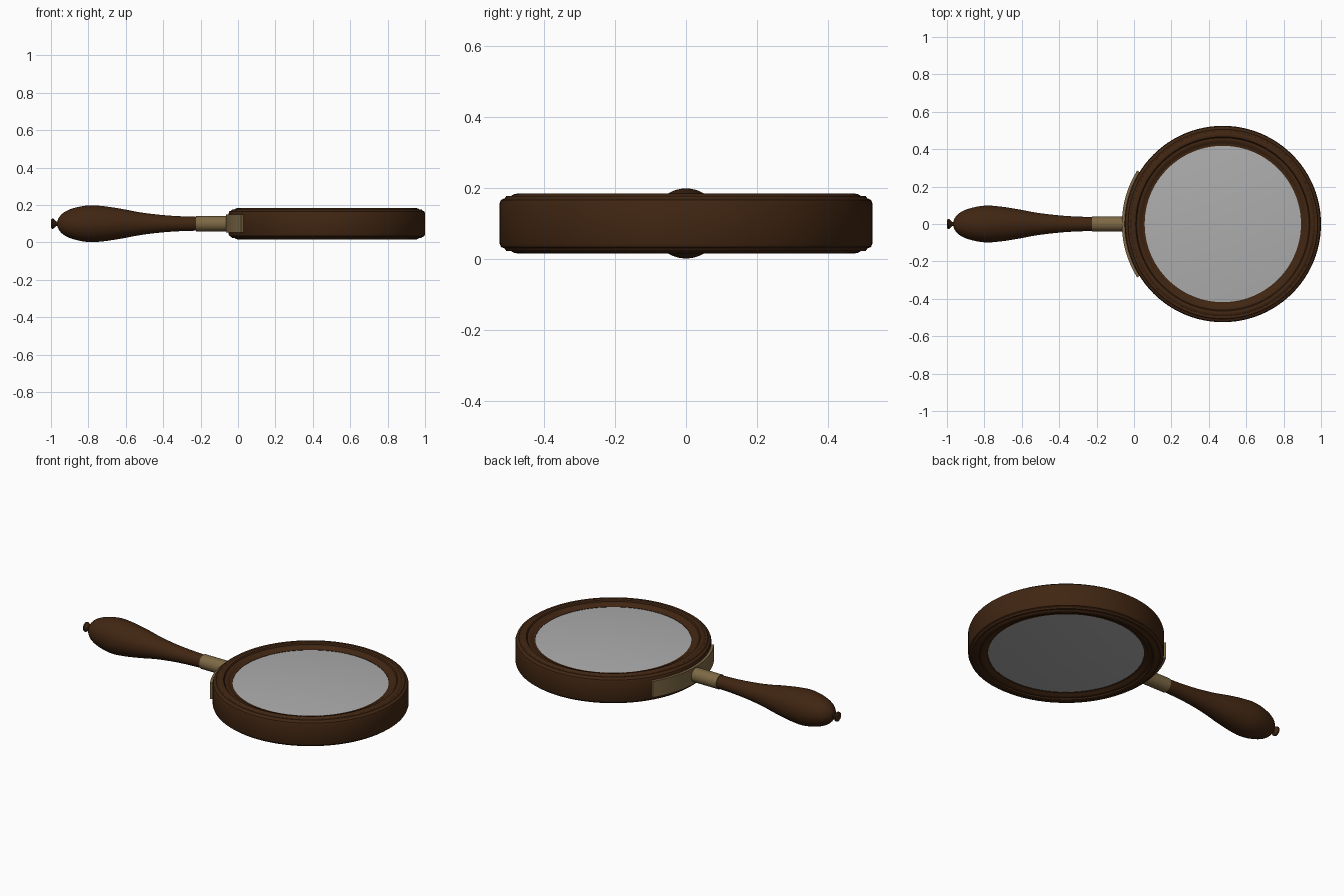
import bpy, bmesh, math
from mathutils import Matrix, Vector

if "Cube" in bpy.data.objects:
    bpy.data.objects.remove(bpy.data.objects["Cube"])

CX, CZ = 0.475, 0.1   # ring centre x, common mid height


def material(name, rgba):
    m = bpy.data.materials.new(name)
    m.diffuse_color = rgba
    m.use_nodes = True
    m.node_tree.nodes["Principled BSDF"].inputs["Base Color"].default_value = m.diffuse_color
    return m


wood = material("dark wood", (0.052, 0.019, 0.006, 1))
brass = material("aged brass", (0.205, 0.14, 0.06, 1))
glass = material("grey glass", (0.42, 0.42, 0.42, 1))


def finish(name, bm, mat, angle=30):
    bmesh.ops.remove_doubles(bm, verts=bm.verts, dist=1e-5)
    bmesh.ops.recalc_face_normals(bm, faces=bm.faces)
    me = bpy.data.meshes.new(name)
    bm.to_mesh(me)
    bm.free()
    me.materials.append(mat)
    ob = bpy.data.objects.new(name, me)
    bpy.context.collection.objects.link(ob)
    bpy.ops.object.select_all(action='DESELECT')
    ob.select_set(True)
    bpy.context.view_layer.objects.active = ob
    bpy.ops.object.shade_smooth_by_angle(angle=math.radians(angle))
    return ob


def sweep(name, profile, mat, matrix, n=96, closed=False, start=0, arc=math.tau, angle=30):
    """Revolve (radius, height) points about z, fully or over an arc."""
    bm = bmesh.new()
    full = arc >= math.tau - 1e-6
    rows = []
    for i in range(n if full else n + 1):
        a = start + arc * i / n
        rows.append([bm.verts.new((r * math.cos(a), r * math.sin(a), h)) for r, h in profile])
    k = len(profile)
    for i in range(n):
        p, q = rows[i], rows[(i + 1) % len(rows)]
        for j in range(k if closed else k - 1):
            bm.faces.new((p[j], q[j], q[(j + 1) % k], p[(j + 1) % k]))
    if not full:
        bm.faces.new(rows[0])
        bm.faces.new(rows[-1])
    bm.transform(matrix)
    return finish(name, bm, mat, angle)


def smooth(points, steps=5):
    """Catmull-Rom curve through profile points."""
    pts = [Vector(p) for p in points]
    out = []
    for i in range(len(pts) - 1):
        a, b, c, d = pts[max(i - 1, 0)], pts[i], pts[i + 1], pts[min(i + 2, len(pts) - 1)]
        for s in range(steps):
            t = s / steps
            v = 0.5 * (2 * b + (c - a) * t + (2 * a - 5 * b + 4 * c - d) * t * t
                       + (3 * b - a - 3 * c + d) * t ** 3)
            out.append((max(v.x, 0), v.y))
    return out + [tuple(pts[-1])]


upright = Matrix.Translation((CX, 0, CZ))
along_x = Matrix.Translation((0, 0, CZ)) @ Matrix.Rotation(math.pi / 2, 4, 'Y')

# moulded wooden ring, mirrored profile above and below
top = [(0.525, 0.056), (0.521, 0.066), (0.510, 0.071), (0.506, 0.077), (0.493, 0.077),
       (0.486, 0.082), (0.476, 0.084), (0.466, 0.081), (0.461, 0.074), (0.452, 0.075),
       (0.441, 0.071), (0.432, 0.064), (0.426, 0.062), (0.418, 0.062)]
sweep("ring_frame", top + [(r, -h) for r, h in reversed(top)], wood, upright, closed=True)

# lens, gently domed on both faces
dome = [(0.42 * i / 8, 0.060 + 0.018 * (1 - (i / 8) ** 2)) for i in range(9)]
sweep("lens", dome + [(r, -h) for r, h in reversed(dome)], glass, upright)

# curved bracket hugging the ring on the handle side
half = math.radians(32)
sweep("bracket", [(0.519, -0.048), (0.54, -0.048), (0.54, 0.048), (0.519, 0.048)],
      brass, upright, n=20, closed=True, start=math.pi - half, arc=2 * half)

# ferrule tube
sweep("ferrule", [(0, -0.225), (0.041, -0.225), (0.041, -0.05), (0, -0.05)],
      brass, along_x, n=40)

# turned handle with an end knob
grip = smooth([(0.012, -0.966), (0.034, -0.957), (0.061, -0.93), (0.083, -0.88), (0.098, -0.80),
               (0.094, -0.72), (0.079, -0.62), (0.062, -0.53), (0.049, -0.43),
               (0.041, -0.33), (0.037, -0.22)])
knob = [(0, -1), (0.02, -1), (0.027, -0.995), (0.027, -0.988), (0.02, -0.98), (0.012, -0.973)]
sweep("handle", knob + grip + [(0, -0.22)], wood, along_x, n=48, angle=40)
